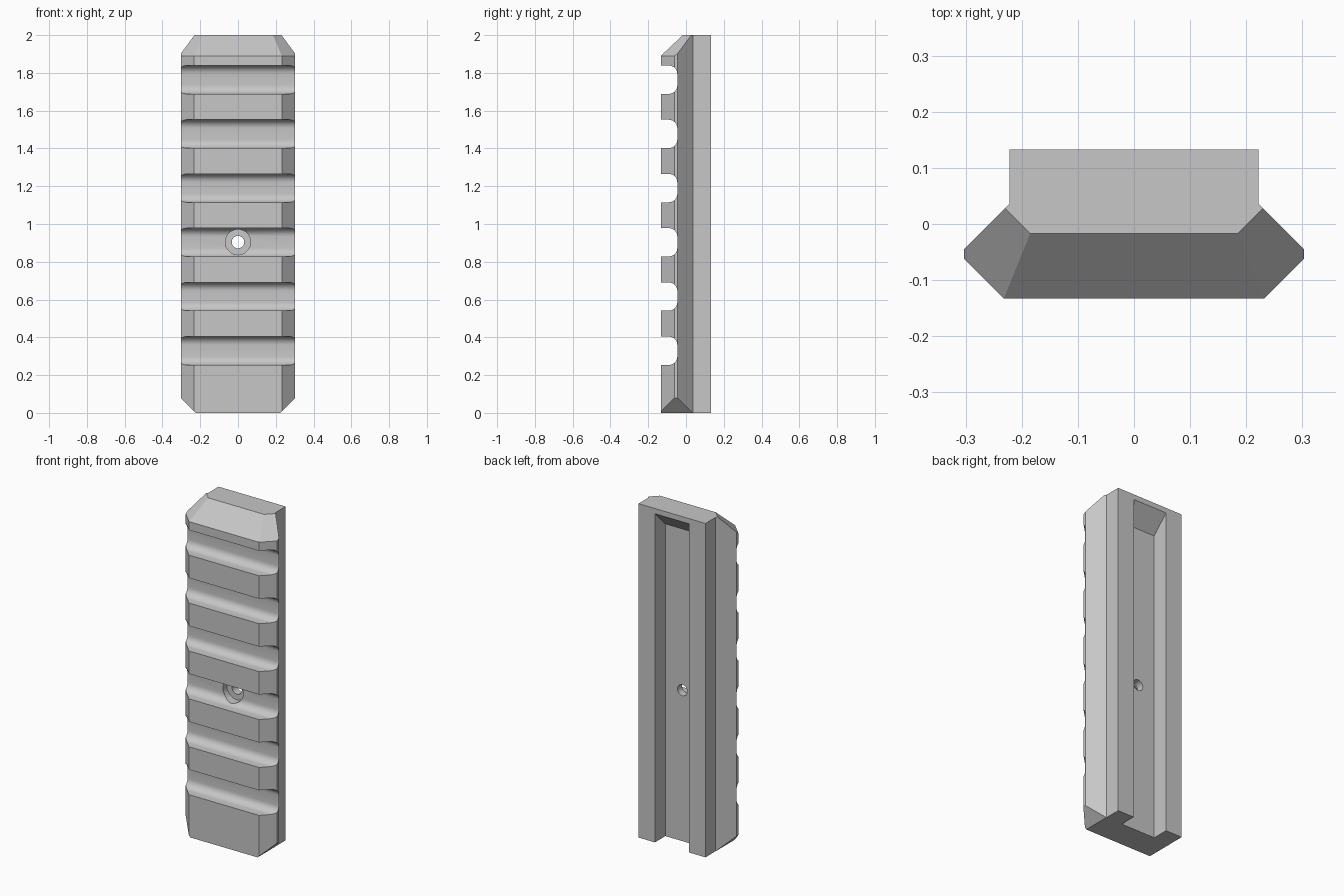
import bpy, bmesh, math
from mathutils import Vector

cube = bpy.data.objects.get("Cube")
if cube:
    bpy.data.objects.remove(cube, do_unlink=True)

grey = bpy.data.materials.new("plain_grey")
grey.use_nodes = True
GREY = (0.57, 0.57, 0.57, 1)
grey.diffuse_color = GREY
grey.node_tree.nodes["Principled BSDF"].inputs["Base Color"].default_value = GREY


def make_object(name, bm):
    bmesh.ops.recalc_face_normals(bm, faces=bm.faces[:])
    mesh = bpy.data.meshes.new(name)
    bm.to_mesh(mesh)
    bm.free()
    mesh.materials.append(grey)
    obj = bpy.data.objects.new(name, mesh)
    bpy.context.collection.objects.link(obj)
    return obj


def add_prism(bm, points, direction):
    """Extrude a closed outline along a direction."""
    face = bm.faces.new([bm.verts.new(p) for p in points])
    result = bmesh.ops.extrude_face_region(bm, geom=[face], use_keep_orig=True)
    moved = [v for v in result["geom"] if isinstance(v, bmesh.types.BMVert)]
    bmesh.ops.translate(bm, verts=moved, vec=direction)


def slice_off(bm, point, normal):
    """Remove everything beyond a plane and cap the cut."""
    geom = bm.verts[:] + bm.edges[:] + bm.faces[:]
    cut = bmesh.ops.bisect_plane(bm, geom=geom, plane_co=point, plane_no=normal,
                                 clear_outer=True)["geom_cut"]
    edges = [e for e in cut if isinstance(e, bmesh.types.BMEdge)]
    bmesh.ops.contextual_create(bm, geom=edges)


def subtract(target, cutter):
    cutter.hide_render = True
    mod = target.modifiers.new(cutter.name, "BOOLEAN")
    mod.operation = "DIFFERENCE"
    mod.solver = "EXACT"
    mod.object = cutter
    bpy.context.view_layer.objects.active = target
    bpy.ops.object.modifier_apply(modifier=mod.name)
    bpy.data.objects.remove(cutter, do_unlink=True)


# Rail body: winged cross-section with chamfered ends
FRONT = -0.133
BACK = 0.133
half = [(0.232, FRONT), (0.303, -0.062), (0.303, -0.045), (0.222, 0.036), (0.222, BACK)]
outline = half + [(-x, y) for x, y in reversed(half)]
bm = bmesh.new()
add_prism(bm, [(x, y, 0) for x, y in outline], Vector((0, 0, 2)))
slice_off(bm, (0, FRONT, 1.89), (0, -0.11, 0.116))
for side in (1, -1):
    slice_off(bm, (side * 0.303, -0.062, 1.89), (side * 0.11, -0.11, 0.163))
    slice_off(bm, (side * 0.303, 0, 0.08), (side, 0, -1))
rail = make_object("accessory_rail", bm)

# Cross grooves with rounded floors
PITCH = 0.287
WIDTH = 0.15
FLOOR = -0.046
RADIUS = 0.045
STEPS = 8
bm = bmesh.new()
for i in range(6):
    low = 0.254 + i * PITCH
    high = low + WIDTH
    points = [(-0.5, -0.3, high), (-0.5, -0.3, low)]
    for centre, start in ((low + RADIUS, -90), (high - RADIUS, 0)):
        for s in range(STEPS + 1):
            a = math.radians(start + 90 * s / STEPS)
            points.append((-0.5, FLOOR - RADIUS + RADIUS * math.cos(a),
                           centre + RADIUS * math.sin(a)))
    add_prism(bm, points, Vector((1, 0, 0)))
subtract(rail, make_object("groove_cutter", bm))

# Back channel, open at the bottom, with a sloped upper end
bm = bmesh.new()
side_outline = [(0.034, -0.2), (0.034, 1.87), (0.234, 2.07), (0.234, -0.2)]
add_prism(bm, [(-0.113, y, z) for y, z in side_outline], Vector((0.226, 0, 0)))
subtract(rail, make_object("channel_cutter", bm))

# Screw hole with a counterbore on the front
HOLE_Z = 0.904
for name, radius, end in (("counterbore_cutter", 0.067, -0.01), ("hole_cutter", 0.033, 0.2)):
    bm = bmesh.new()
    ring = [(radius * math.cos(t * math.tau / 32), -0.3,
             HOLE_Z + radius * math.sin(t * math.tau / 32)) for t in range(32)]
    add_prism(bm, ring, Vector((0, end + 0.3, 0)))
    subtract(rail, make_object(name, bm))

# Smooth the curved surfaces, keep the machined edges sharp
bpy.ops.object.select_all(action="DESELECT")
rail.select_set(True)
bpy.context.view_layer.objects.active = rail
bpy.ops.object.shade_smooth_by_angle(angle=math.radians(25))
